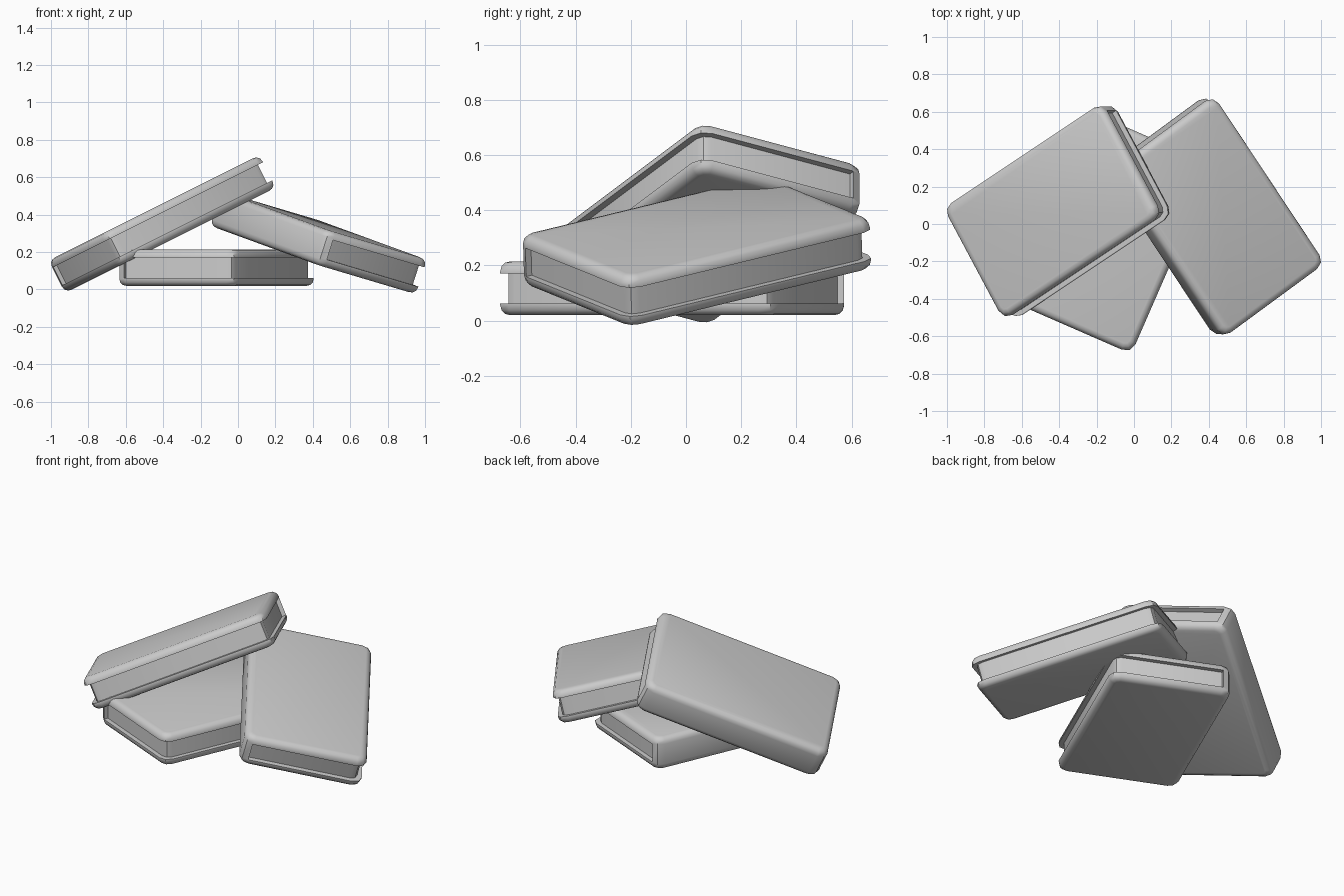
import bpy, bmesh, math
from mathutils import Vector, Matrix

if "Cube" in bpy.data.objects:
    bpy.data.objects.remove(bpy.data.objects["Cube"])

W, L, T = 0.70, 1.10, 0.195      # width (spine to fore edge), length, thickness
BOARD, SPINE, INSET = 0.043, 0.05, 0.027


def block(name, x0, x1, y, z, corner=0.0, rim=0.0, fore_only=False):
    """Box x0..x1, +-y, +-z with rounded upright corners and rounded rims."""
    bm = bmesh.new()
    bmesh.ops.create_cube(bm, size=1)
    for v in bm.verts:
        v.co = ((x0 + x1) / 2 + v.co.x * (x1 - x0), v.co.y * 2 * y, v.co.z * 2 * z)
    if corner:
        mid = (x0 + x1) / 2
        edges = [e for e in bm.edges
                 if abs(e.verts[0].co.z - e.verts[1].co.z) > z
                 and (not fore_only or e.verts[0].co.x > mid)]
        bmesh.ops.bevel(bm, geom=edges, offset=corner, segments=2,
                        profile=0.5, affect='EDGES')
    if rim:
        edges = [e for e in bm.edges
                 if abs(e.verts[0].co.z - e.verts[1].co.z) < 1e-5]
        bmesh.ops.bevel(bm, geom=edges, offset=rim, segments=3,
                        profile=0.5, affect='EDGES')
    bmesh.ops.recalc_face_normals(bm, faces=bm.faces)
    me = bpy.data.meshes.new(name)
    bm.to_mesh(me)
    bm.free()
    ob = bpy.data.objects.new(name, me)
    bpy.context.collection.objects.link(ob)
    return ob


def smooth(ob):
    bpy.ops.object.select_all(action='DESELECT')
    ob.select_set(True)
    bpy.context.view_layer.objects.active = ob
    bpy.ops.object.shade_smooth_by_angle(angle=math.radians(40))


def book(name, center, fore, length):
    """fore: direction from spine to fore edge; length: direction along the spine."""
    ly = Vector(length).normalized()
    lx = Vector(fore)
    lx = (lx - ly * lx.dot(ly)).normalized()
    lz = lx.cross(ly)
    place = Matrix.Translation(center) @ Matrix((lx, ly, lz)).transposed().to_4x4()

    # cover: rounded slab hollowed on three sides
    cover = block(name + "_cover", -W / 2, W / 2, L / 2, T / 2, 0.055, 0.036)
    cutter = block(name + "_cutter", -W / 2 + SPINE, W, L, T / 2 - BOARD)
    cutter.hide_render = True
    cut = cover.modifiers.new("hollow", 'BOOLEAN')
    cut.operation, cut.object, cut.solver = 'DIFFERENCE', cutter, 'EXACT'
    deps = bpy.context.evaluated_depsgraph_get()
    cover_mesh = bpy.data.meshes.new_from_object(cover.evaluated_get(deps))
    cover.modifiers.clear()
    cover.data = cover_mesh
    bpy.data.objects.remove(cutter)

    # pages: block set slightly back from the cover edges
    pages = block(name + "_pages", -W / 2 + SPINE - 0.01, W / 2 - INSET,
                  L / 2 - INSET, T / 2 - BOARD + 0.004, 0.04, fore_only=True)
    for ob in (cover, pages):
        smooth(ob)
        ob.matrix_world = place


book("flat_book", (-0.115, -0.05, 0.117), (0.917, -0.40, 0), (0.40, 0.917, 0))
book("left_book", (-0.405, 0.068, 0.35), (0.458, -0.859, 0.229), (0.768, 0.512, 0.384))
book("right_book", (0.43, 0.04, 0.25), (0.789, 0.563, -0.235), (-0.543, 0.819, 0.198))
